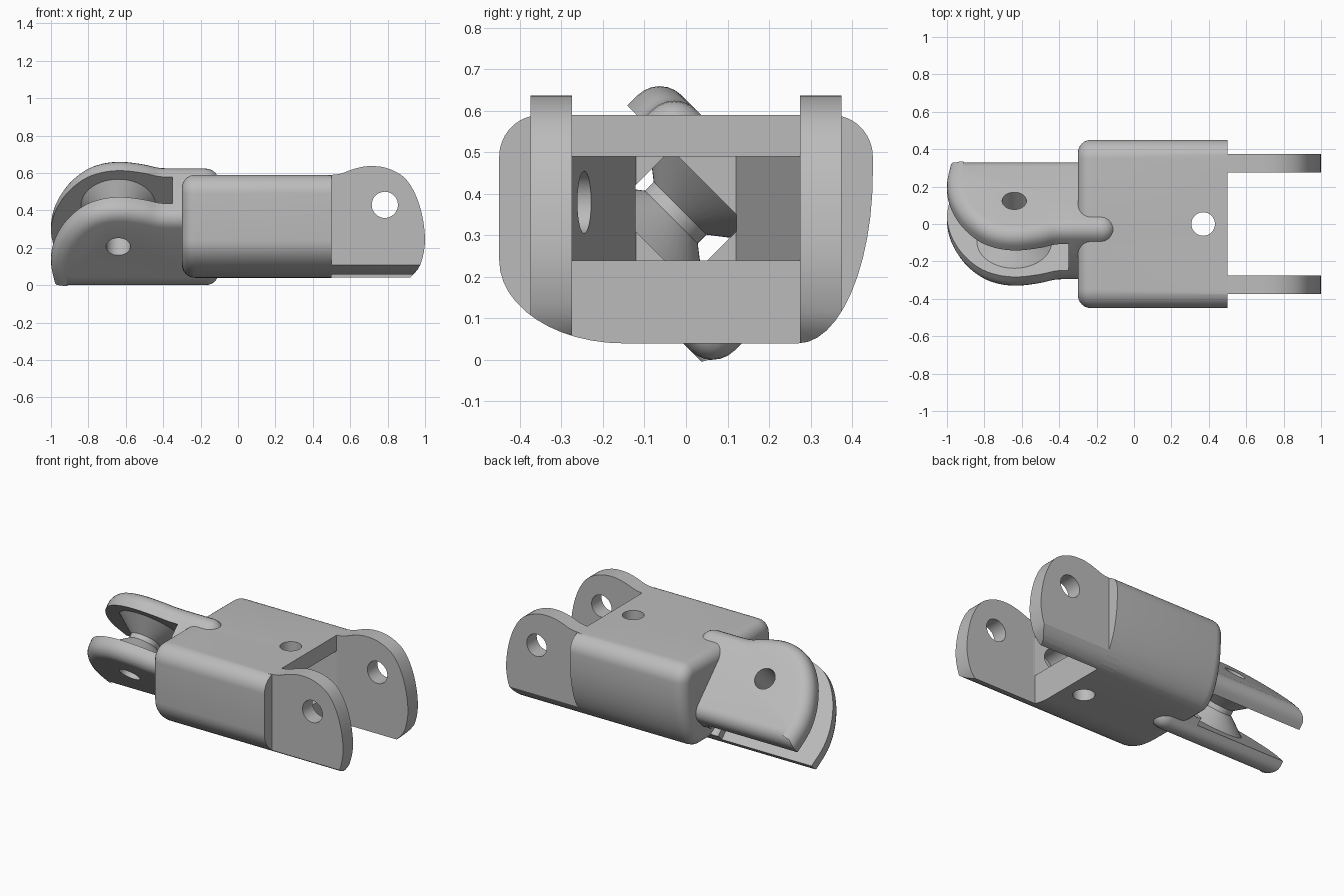
import bpy, bmesh
from math import sin, cos, pi, radians
from mathutils import Vector

cube = bpy.data.objects.get("Cube")
if cube:
    bpy.data.objects.remove(cube, do_unlink=True)

grey = bpy.data.materials.new("plain_grey")
grey.use_nodes = True
grey.diffuse_color = (0.5, 0.5, 0.5, 1)
grey.node_tree.nodes["Principled BSDF"].inputs["Base Color"].default_value = (0.5, 0.5, 0.5, 1)

ROOT2 = 2 ** 0.5
AXIS_Z = 0.33


# Frames: each turns (a, b, depth) into world space
def along_x(y, z, x):
    return Vector((x, y, z))


def along_y(x, z, y):
    return Vector((x, y, z))


def along_z(x, y, z):
    return Vector((x, y, z))


def fork_side(x, v, u):      # fork turned 45 degrees about the long axis
    return Vector((x, (u - v) / ROOT2, AXIS_Z + (u + v) / ROOT2))


def fork_down(x, u, v):
    return fork_side(x, v, u)


def make(name, bm):
    bmesh.ops.recalc_face_normals(bm, faces=bm.faces)
    mesh = bpy.data.meshes.new(name)
    bm.to_mesh(mesh)
    bm.free()
    mesh.materials.append(grey)
    ob = bpy.data.objects.new(name, mesh)
    bpy.context.scene.collection.objects.link(ob)
    return ob


def loft(name, rings, round_if=None, radius=0.07):
    bm = bmesh.new()
    loops = [[bm.verts.new(p) for p in ring] for ring in rings]
    n = len(loops[0])
    for lo, hi in zip(loops, loops[1:]):
        for i in range(n):
            j = (i + 1) % n
            bm.faces.new((lo[i], lo[j], hi[j], hi[i]))
    bm.faces.new(loops[0])
    bm.faces.new(loops[-1])
    if round_if:
        bmesh.ops.recalc_face_normals(bm, faces=bm.faces)
        edges = [e for e in bm.edges if round_if(e)]
        bmesh.ops.bevel(bm, geom=edges, offset=radius, segments=6, profile=0.5,
                        affect='EDGES', clamp_overlap=False)
    return make(name, bm)


def prism(name, pts, frame, d0, d1, round_if=None, radius=0.07):
    return loft(name, [[frame(a, b, d) for a, b in pts] for d in (d0, d1)], round_if, radius)


def circle(a, b, r, n=40):
    return [(a + r * cos(2 * pi * i / n), b + r * sin(2 * pi * i / n)) for i in range(n)]


def box(a0, a1, b0, b1):
    return [(a0, b0), (a1, b0), (a1, b1), (a0, b1)]


def arc(cy, cz, ry, rz, start, n=12):
    return [(cy + ry * cos(start + pi / 2 * i / n), cz + rz * sin(start + pi / 2 * i / n))
            for i in range(n + 1)]


def spline(pts, steps=4):
    p = [Vector(q) for q in [pts[0], *pts, pts[-1]]]
    out = []
    for a, b, c, d in zip(p, p[1:], p[2:], p[3:]):
        for i in range(steps):
            t = i / steps
            q = (2 * b + (c - a) * t + (2 * a - 5 * b + 4 * c - d) * t * t
                 + (3 * b - a - 3 * c + d) * t ** 3) / 2
            out.append(tuple(q))
    return out + [tuple(pts[-1])]


def combine(target, other, operation):
    mod = target.modifiers.new("combine", 'BOOLEAN')
    mod.operation, mod.solver, mod.object = operation, 'EXACT', other
    bpy.context.view_layer.update()
    graph = bpy.context.evaluated_depsgraph_get()
    mesh = bpy.data.meshes.new_from_object(target.evaluated_get(graph))
    target.modifiers.clear()
    target.data = mesh
    bpy.data.objects.remove(other, do_unlink=True)


def section(top):
    return (arc(0.35, top - 0.1, 0.1, 0.1, 0) + arc(-0.35, top - 0.1, 0.1, 0.1, pi / 2)
            + arc(-0.15, 0.24, 0.3, 0.2, pi) + arc(0.27, 0.45, 0.18, 0.41, 1.5 * pi))


# Main sleeve, rounded where it meets the fork
link = prism("link_body", section(0.59), along_x, -0.3, 0.5,
             lambda e: all(v.co.x < -0.29 for v in e.verts))

# Pair of lugs, their lower edges following the sleeve section
lug = spline([(0.5, 0.59), (0.55, 0.597), (0.62, 0.622), (0.7, 0.637), (0.8, 0.625), (0.9, 0.565),
              (0.97, 0.43), (1.0, 0.25), (0.975, 0.11), (0.92, 0.04)])
for y in (-0.375, 0.275):
    plate = prism("lug", lug + [(0.4, 0.04), (0.4, 0.58)], along_y, y, y + 0.1)
    combine(plate, prism("lug_trim", section(0.8), along_x, 0.3, 1.1), 'INTERSECT')
    combine(link, plate, 'UNION')

# Fork: one rounded block, then the slot between its cheeks
cheek = spline([(-0.98, -0.3), (-1.0, -0.16), (-0.98, -0.02), (-0.92, 0.12), (-0.83, 0.23),
                (-0.73, 0.285), (-0.62, 0.3), (-0.5, 0.28), (-0.42, 0.255), (-0.34, 0.25)])


def fork_rim(e):
    u = [(v.co.y + v.co.z - AXIS_Z) / ROOT2 for v in e.verts]
    return abs(u[0] - u[1]) < 0.01 or all(v.co.x > -0.11 for v in e.verts)


fork = prism("fork", cheek + [(-0.1, 0.25), (-0.1, -0.3)], fork_side, -0.21, 0.21, fork_rim, 0.075)
combine(fork, prism("slot", box(-1.2, -0.35, -0.5, 0.5), fork_side, -0.1, 0.1), 'DIFFERENCE')
combine(fork, prism("pin_hole", circle(-0.32, 0, 0.06), fork_down, -0.5, 0), 'DIFFERENCE')

# Waisted spool between the cheeks
HUB = (-0.64, 0.035)
spool = loft("spool", [[fork_side(a, b, u) for a, b in circle(*HUB, r)]
                       for u, r in ((-0.12, 0.2), (-0.1, 0.2), (-0.015, 0.09),
                                    (0.015, 0.09), (0.1, 0.2), (0.12, 0.2))])
combine(fork, spool, 'UNION')
combine(fork, prism("axle_hole", circle(*HUB, 0.065), fork_side, -0.5, 0.5), 'DIFFERENCE')
combine(link, fork, 'UNION')

# Tapered cavity in the sleeve, and the turned window leading into the fork
cavity = [(0.51, -0.277), (0.51, 0.277), (-0.2, 0.12), (-0.2, -0.12)]
combine(link, prism("cavity", cavity, along_z, 0.24, 0.49), 'DIFFERENCE')
window = prism("window", box(-0.36, -0.19, -0.1, 0.15), fork_side, -0.1, 0.1)
combine(link, window, 'DIFFERENCE')

# Round holes: lugs, sleeve top to bottom, blind side socket
for pts, frame, d0, d1 in ((circle(0.785, 0.43, 0.07), along_y, -0.6, 0.6),
                           (circle(0.37, 0, 0.063), along_z, -0.2, 0.9),
                           (circle(0.365, 0.38, 0.075), along_y, -0.37, -0.15)):
    combine(link, prism("hole", pts, frame, d0, d1), 'DIFFERENCE')

bpy.ops.object.select_all(action='DESELECT')
link.select_set(True)
bpy.context.view_layer.objects.active = link
bpy.ops.object.shade_smooth_by_angle(angle=radians(30))
